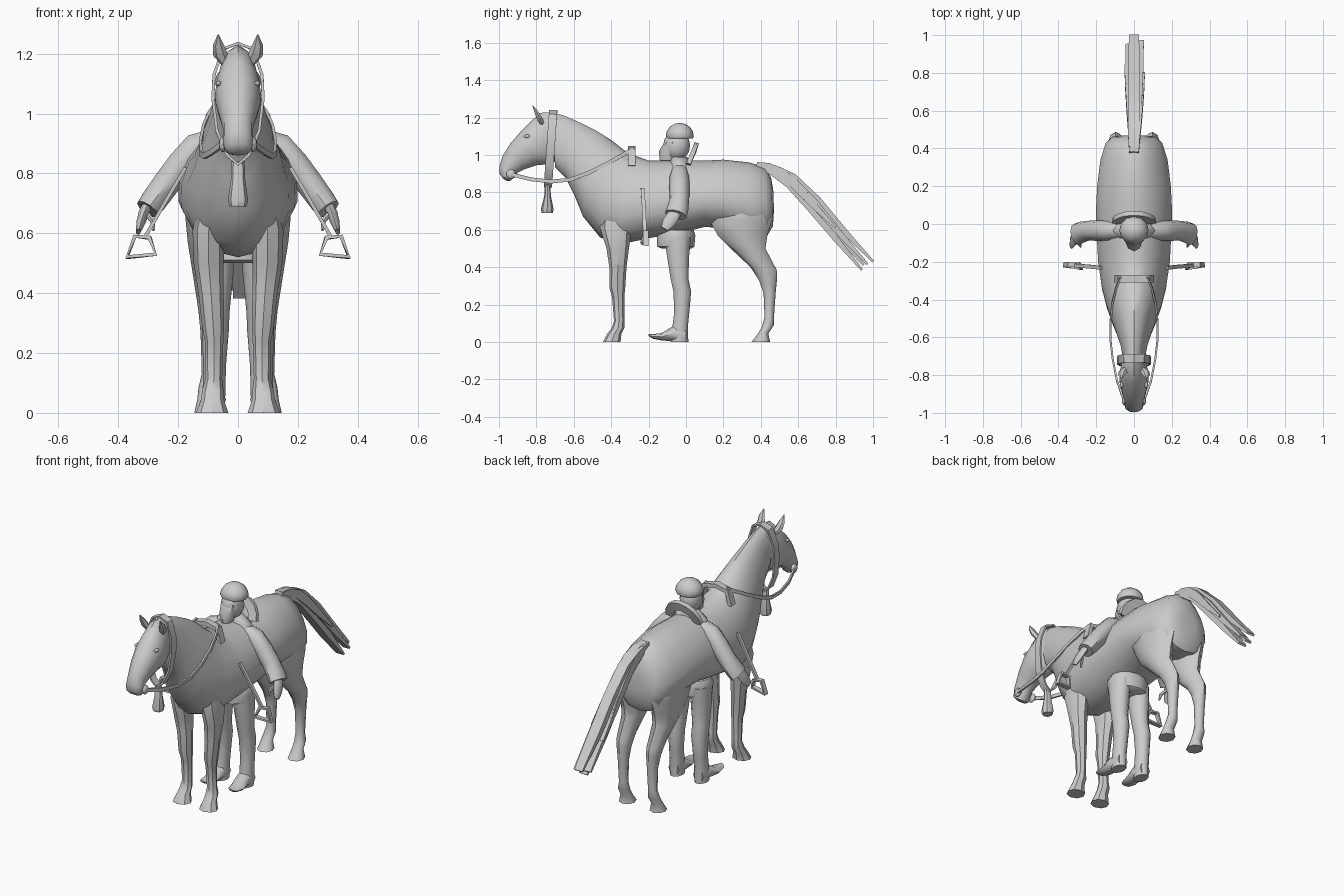
import bpy, bmesh, math
from mathutils import Vector as V

grey = bpy.data.materials.new("plain grey")
grey.diffuse_color = (0.6, 0.6, 0.6, 1)


def finish(name, bm, angle=45):
    bmesh.ops.recalc_face_normals(bm, faces=bm.faces)
    me = bpy.data.meshes.new(name)
    bm.to_mesh(me)
    bm.free()
    ob = bpy.data.objects.new(name, me)
    bpy.context.collection.objects.link(ob)
    me.materials.append(grey)
    bpy.ops.object.select_all(action='DESELECT')
    ob.select_set(True)
    bpy.context.view_layer.objects.active = ob
    bpy.ops.object.shade_smooth_by_angle(angle=math.radians(angle))
    return ob


def loft(name, rings, n=10, angle=45, closed=False):
    """rings: (centre, u, v, egg); egg narrows the +v side"""
    bm = bmesh.new()
    loops = []
    for c, u, v, egg in rings:
        loop = []
        for i in range(n):
            a = 2 * math.pi * (i + (0.5 if n == 4 else 0)) / n
            s = math.sin(a)
            loop.append(bm.verts.new(c + u * math.cos(a) * (1 - egg * s) + v * s))
        loops.append(loop)
    pairs = list(zip(loops, loops[1:])) + ([(loops[-1], loops[0])] if closed else [])
    for a, b in pairs:
        for i in range(n):
            j = (i + 1) % n
            bm.faces.new((a[i], a[j], b[j], b[i]))
    if not closed:
        bm.faces.new(loops[0])
        bm.faces.new(loops[-1])
    return finish(name, bm, angle)


def profile(name, rows, n=10, egg=0, angle=45):
    """rows: (x, y1, z1, y2, z2, half width) seen from the side"""
    return loft(name, [(V((x, (y1 + y2) / 2, (z1 + z2) / 2)), V((w, 0, 0)),
                        V((0, y1 - y2, z1 - z2)) / 2, egg) for x, y1, z1, y2, z2, w in rows], n, angle)


def sweep(name, pts, sizes, side=(1, 0, 0), n=4, closed=False, angle=40):
    """sizes: (half width along side, half thickness), one per point or shared"""
    p = [V(q) for q in pts]
    if len(sizes) == 1:
        sizes = sizes * len(p)
    rings = []
    k = 1.414 if n == 4 else 1
    for i, c in enumerate(p):
        a = p[i - 1] if (i or closed) else p[0]
        b = p[(i + 1) % len(p)] if (closed or i < len(p) - 1) else p[i]
        t = (b - a).normalized()
        s = V(side)
        s = (s - t * s.dot(t)).normalized()
        rings.append((c, s * sizes[i][0] * k, t.cross(s) * sizes[i][1] * k, 0))
    return loft(name, rings, n, angle, closed)


def ball(name, c, r, cut=None):
    bm = bmesh.new()
    bmesh.ops.create_uvsphere(bm, u_segments=12, v_segments=8, radius=1)
    for v in bm.verts:
        if cut is not None:
            v.co.z = max(v.co.z, cut)
        v.co = V(c) + V((v.co.x * r[0], v.co.y * r[1], v.co.z * r[2]))
    return finish(name, bm)


# horse trunk and neck, head
profile("horse_body", [(0, *r) for r in [
    (.468, .80, .47, .70, .05), (.455, .88, .465, .62, .115), (.42, .935, .435, .57, .15),
    (.34, .96, .34, .57, .178), (.2, .975, .2, .61, .195), (.1, .97, .1, .615, .2), (0, .97, 0, .59, .2),
    (-.2, .97, -.2, .555, .19), (-.31, 1.01, -.36, .52, .17), (-.4, 1.08, -.46, .56, .145),
    (-.48, 1.13, -.55, .67, .115), (-.57, 1.175, -.595, .78, .09),
    (-.65, 1.21, -.645, .88, .07), (-.72, 1.23, -.70, .935, .058)]], 16, .2)
profile("horse_head", [(0, *r) for r in [
    (-.71, 1.23, -.67, 1.0, .045), (-.78, 1.225, -.70, .965, .065), (-.84, 1.17, -.74, .95, .078),
    (-.88, 1.13, -.80, .945, .076), (-.94, 1.06, -.86, .925, .062), (-.98, .995, -.9, .905, .05),
    (-.997, .94, -.92, .88, .05), (-.997, .9, -.94, .86, .046), (-.98, .875, -.955, .86, .025)]], 12, -.05)

# man: head, cap, beard, shoulders
ball("man_head", (0, -.05, 1.05), (.06, .072, .08))
ball("cap", (0, -.033, 1.10), (.078, .075, .072), -.15)
profile("beard", [(0, -.03, 1.07, -.115, 1.07, .055), (0, -.03, 1.03, -.145, 1.02, .045),
                  (0, -.05, .97, -.14, .97, .03)], 8)
profile("man_shoulders", [(0, .01, .99, -.08, .99, .05), (0, .02, .95, -.09, .95, .11),
                          (0, .03, .85, -.1, .85, .13)], 10)
# saddle cantle leaning back, pommel
arc = [math.pi * i / 8 for i in range(9)]
sweep("saddle_cantle", [(.09 * math.cos(a), .012 + .038 * math.sin(a), .95 + .09 * math.sin(a)) for a in arc],
      [(.012, .026)], (0, 1, -.3))
sweep("saddle_pommel", [(-.095, -.29, .94), (-.075, -.29, 1.02), (0, -.29, 1.035), (.075, -.29, 1.02),
                        (.095, -.29, .94)], [(.02, .012)], (0, 1, 0))
# turned robe hem under the trunk
profile("robe_hem", [(0, .04, .60, -.14, .60, .11), (0, .05, .57, -.155, .57, .125),
                     (0, .045, .51, -.155, .51, .115), (0, .03, .50, -.13, .50, .09)], 12, 0, 35)

# halter band with tassel
half = [(.05, 1.215), (.08, 1.13), (.084, 1.05), (.07, .94), (.035, .86)]
band = [(0, 1.235)] + half + [(0, .83)] + [(-x, z) for x, z in half[::-1]]
sweep("halter_band", [(x, -.71 - (1.235 - z) * .07, z) for x, z in band], [(.022, .005)], (0, 1, 0), closed=True)
sweep("tassel", [(0, -.74, .84), (0, -.74, .78), (0, -.742, .71), (0, -.742, .69)],
      [(.022, .014), (.024, .018), (.034, .034), (.028, .03)], n=8)

# tail strands: sideways drift, drop, end, half width
path = [(.38, .95), (.47, .925), (.57, .875), (.70, .75), (.85, .58), (1.0, .42)]
for i, (dx, dz, end, w) in enumerate([(.0, .01, 1.0, .026), (-.025, -.05, .95, .02), (.03, -.03, .97, .022),
                                      (.04, .02, .80, .018), (-.035, .0, .84, .016), (.01, -.085, .94, .026)]):
    f = (end - .38) / .62
    sweep("tail_strand_%d" % i, [(dx * j / 5, .38 + (y - .38) * f, .95 + (z - .95) * f + dz * j / 5)
                                 for j, (y, z) in enumerate(path)],
          [(w, .012), (w * 1.2, .02), (w * 1.2, .024), (w * 1.2, .024), (w * 1.2, .016), (w, .006)])

for s, tag in ((-1, "right"), (1, "left")):
    def m(pts):
        return [(s * p[0], *p[1:]) for p in pts]

    # horse legs
    profile("front_leg_" + tag, m([
        (.085, -.32, .74, -.44, .74, .035), (.098, -.29, .61, -.46, .61, .054), (.098, -.305, .50, -.425, .50, .05),
        (.09, -.318, .40, -.41, .40, .042), (.083, -.325, .29, -.41, .29, .037), (.08, -.33, .24, -.395, .24, .031),
        (.081, -.33, .12, -.385, .11, .028), (.084, -.328, .08, -.40, .07, .036),
        (.085, -.345, .045, -.42, .045, .038), (.086, -.35, 0, -.445, 0, .054)]), 8, 0, 35)
    profile("hind_leg_" + tag, m([
        (.08, .44, .80, .20, .80, .05), (.098, .462, .71, .13, .70, .078), (.10, .46, .65, .12, .66, .076),
        (.10, .435, .57, .17, .57, .068),
        (.10, .425, .50, .25, .49, .056), (.098, .485, .385, .345, .40, .042), (.096, .488, .35, .39, .33, .036),
        (.095, .48, .27, .415, .26, .03), (.095, .47, .13, .42, .13, .026), (.098, .47, .09, .405, .08, .034),
        (.10, .44, .045, .385, .045, .036), (.10, .45, 0, .35, 0, .046)]), 8, 0, 50)
    # ears and eyes
    sweep("ear_" + tag, m([(.042, -.77, 1.17), (.06, -.785, 1.20), (.066, -.80, 1.23), (.066, -.82, 1.263)]),
          [(.016, .014), (.024, .016), (.018, .012), (.002, .002)], n=6)
    ball("horse_eye_" + tag, (s * .064, -.85, 1.10), (.01, .018, .009))
    # bit ring and rein
    ball("bit_ring_" + tag, (s * .05, -.935, .897), (.014, .026, .026))
    sweep("rein_" + tag, m([(.055, -.93, .895), (.09, -.83, .87), (.112, -.72, .858), (.124, -.62, .868),
                            (.125, -.52, .905), (.115, -.42, .955), (.095, -.34, 1.0), (.07, -.28, 1.035)]),
          [(.005, .01)])
    # stirrup strap and iron
    sweep("stirrup_strap_" + tag, m([(.175, -.232, .82), (.24, -.225, .71), (.312, -.22, .585)]),
          [(.01, .006)], (0, 1, 0))
    sweep("stirrup_iron_" + tag, m([(.295, -.215, .585), (.345, -.215, .59), (.37, -.215, .52),
                                    (.275, -.23, .53)]), [(.014, .007)], (0, 1, 0), closed=True)
    # man's sleeve, hand and fingers
    sweep("sleeve_" + tag, m([(.07, -.035, .91), (.14, -.035, .885), (.19, -.035, .83), (.24, -.035, .765),
                              (.28, -.045, .71), (.302, -.055, .68)]),
          [(.045, .045), (.052, .052), (.055, .05), (.052, .048), (.058, .046), (.06, .042)], (0, 1, 0), 10)
    sweep("hand_" + tag, m([(.30, -.05, .70), (.315, -.075, .665), (.325, -.095, .635), (.333, -.115, .605)]),
          [(.03, .018), (.036, .018), (.034, .015), (.02, .008)], (0, 1, 0), 8)
    sweep("thumb_" + tag, m([(.305, -.085, .665), (.285, -.11, .64), (.282, -.12, .61)]),
          [(.012, .01), (.011, .009), (.006, .005)], (0, 1, 0), 6)
    # man's leg and boot
    profile("man_leg_" + tag, m([
        (.066, .03, .56, -.12, .56, .055), (.07, .02, .46, -.105, .46, .054), (.074, .015, .34, -.085, .34, .046),
        (.076, .03, .27, -.07, .27, .045), (.078, .02, .16, -.065, .16, .038), (.08, .012, .08, -.075, .08, .038),
        (.08, .015, .0, -.085, .0, .036)]), 10)
    profile("boot_" + tag, m([
        (.08, -.0, .08, .0, 0, .034), (.082, -.07, .085, -.07, .005, .042), (.088, -.13, .048, -.13, .008, .042),
        (.092, -.18, .042, -.18, .018, .03), (.094, -.2, .042, -.2, .032, .01)]), 8)
